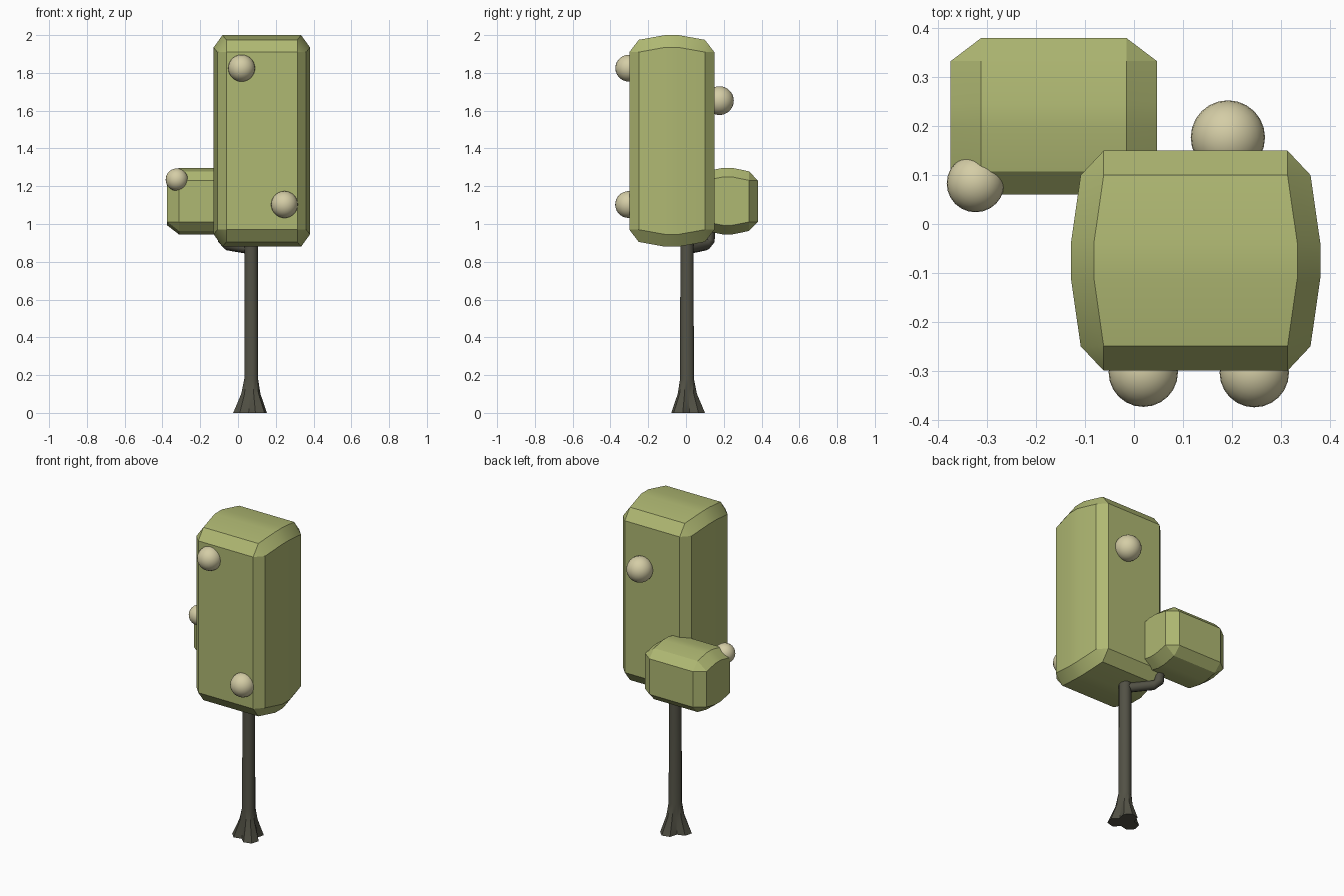
import bpy, bmesh
from math import sin, cos, pi, radians
from mathutils import Vector

if "Cube" in bpy.data.objects:
    bpy.data.objects.remove(bpy.data.objects["Cube"])


def material(name, rgb):
    m = bpy.data.materials.new(name)
    m.diffuse_color = (*rgb, 1)
    m.use_nodes = True
    m.node_tree.nodes["Principled BSDF"].inputs["Base Color"].default_value = m.diffuse_color
    return m


LEAF = material("leaf_green", (0.43, 0.48, 0.17))
FRUIT = material("pale_fruit", (0.66, 0.61, 0.38))
BARK = material("dark_bark", (0.085, 0.083, 0.06))


def finish(bm, name, mat, angle=25):
    bmesh.ops.remove_doubles(bm, verts=bm.verts, dist=1e-5)
    bmesh.ops.recalc_face_normals(bm, faces=bm.faces)
    me = bpy.data.meshes.new(name)
    bm.to_mesh(me)
    bm.free()
    ob = bpy.data.objects.new(name, me)
    bpy.context.collection.objects.link(ob)
    me.materials.append(mat)
    bpy.ops.object.select_all(action='DESELECT')
    ob.select_set(True)
    bpy.context.view_layer.objects.active = ob
    bpy.ops.object.shade_smooth_by_angle(angle=radians(angle))
    return ob


def loft(rings, name, mat, angle=25):
    """Skin a list of equal-length point rings and cap both ends."""
    bm = bmesh.new()
    vs = [[bm.verts.new(p) for p in r] for r in rings]
    n = len(vs[0])
    for a, b in zip(vs, vs[1:]):
        for i in range(n):
            j = (i + 1) % n
            bm.faces.new((a[i], a[j], b[j], b[i]))
    bm.faces.new(vs[0])
    bm.faces.new(vs[-1])
    return finish(bm, name, mat, angle)


def foliage(name, centre, half, chamfer, bulge):
    """Chamfered block whose sides (x) and top/bottom (z) swell midway in y."""
    c = Vector(centre)
    hx, hy, hz = half
    cx, cy, cz = chamfer
    bx, bz = bulge

    def section(y, ox, oz, ix, iz):
        pts = [(ox, -iz), (ox, iz), (ix, oz), (-ix, oz),
               (-ox, iz), (-ox, -iz), (-ix, -oz), (ix, -oz)]
        return [c + Vector((x, y, z)) for x, z in pts]

    ex, ez = hx - bx, hz - bz
    face = (ex - cx, ez - cz, ex - cx, ez - cz)
    shoulder = (ex, ez, ex - cx, ez - cz)
    middle = (hx, hz, hx - cx, hz - cz)
    ys = [-hy, cy - hy, -0.16 * hy, 0.16 * hy, hy - cy, hy]
    dims = [face, shoulder, middle, middle, shoulder, face]
    return loft([section(y, *d) for y, d in zip(ys, dims)], name, LEAF)


# Two foliage blocks
foliage("large_foliage", (0.126, -0.075, 1.44), (0.255, 0.225, 0.56),
        (0.047, 0.05, 0.065), (0.02, 0.025))
foliage("small_foliage", (-0.164, 0.22, 1.121), (0.211, 0.16, 0.176),
        (0.062, 0.047, 0.048), (0.0, 0.018))

# Trunk with a base flaring into three roots
SIDES = 12
LOBES = (1.0, 0.87, 0.52, 0.87)


def trunk_ring(z, radius, lobed):
    ring = []
    for i in range(SIDES):
        a = radians(75) + 2 * pi * i / SIDES
        r = radius * (1 + lobed * (LOBES[i % 4] - 1))
        ring.append((0.07 + r * cos(a), 0.005 + r * sin(a), z))
    return ring


loft([trunk_ring(*t) for t in
      ((0, 0.099, 1), (0.1, 0.055, 0.6), (0.18, 0.038, 0.1), (0.98, 0.036, 0))],
     "trunk", BARK, 35)

# Branch bending up into the small block
path = [Vector(p) for p in ((0.07, 0.005, 0.867), (-0.055, 0.105, 0.888),
                            (-0.078, 0.124, 0.91), (-0.083, 0.13, 1.02))]
rings = []
for k, p in enumerate(path):
    t = (path[min(k + 1, 3)] - path[max(k - 1, 0)]).normalized()
    u = t.cross(Vector((0.63, 0.78, 0))).normalized()
    v = t.cross(u)
    rings.append([p + 0.028 * (cos(2 * pi * i / 8) * u + sin(2 * pi * i / 8) * v)
                  for i in range(8)])
loft(rings, "branch", BARK, 50)

# Round fruit set into the block faces
for i, (x, y, z, r) in enumerate(((0.019, -0.303, 1.825, 0.071),
                                  (0.246, -0.304, 1.103, 0.071),
                                  (0.192, 0.177, 1.653, 0.076),
                                  (-0.324, 0.083, 1.235, 0.059))):
    bm = bmesh.new()
    bmesh.ops.create_uvsphere(bm, u_segments=24, v_segments=14, radius=r)
    bmesh.ops.translate(bm, verts=bm.verts, vec=(x, y, z))
    finish(bm, f"fruit_{i + 1}", FRUIT, 40)
